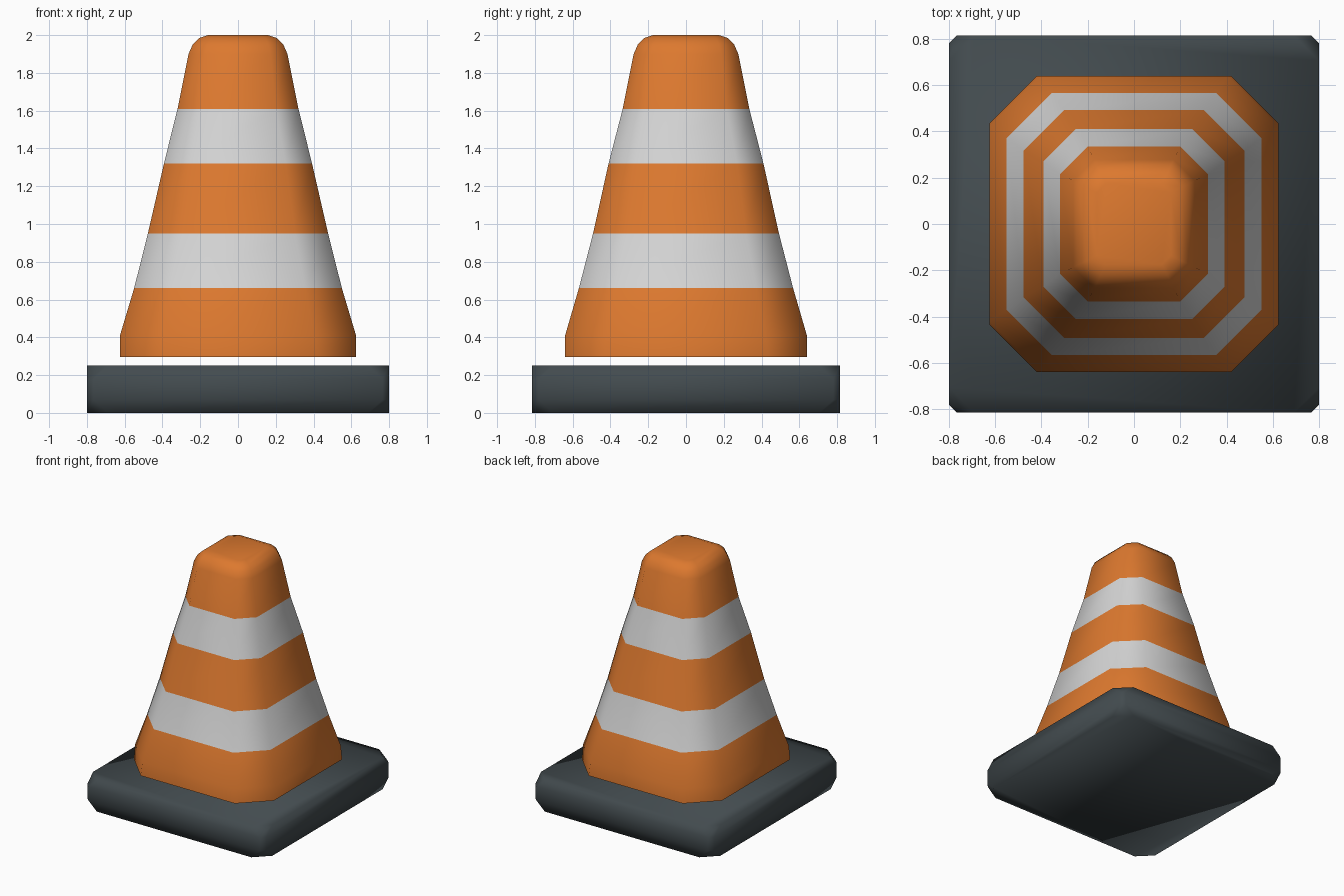
import bpy, bmesh, math

if "Cube" in bpy.data.objects:
    bpy.data.objects.remove(bpy.data.objects["Cube"])


def material(name, rgb):
    m = bpy.data.materials.new(name)
    m.diffuse_color = (*rgb, 1.0)
    m.use_nodes = True
    m.node_tree.nodes["Principled BSDF"].inputs["Base Color"].default_value = m.diffuse_color
    return m


orange = material("orange", (0.72, 0.19, 0.028))
white = material("white", (0.66, 0.66, 0.66))
rubber = material("dark grey", (0.055, 0.07, 0.077))


def ring(hx, hy, cut):
    """Rectangle outline with cut corners, counter-clockwise."""
    a, b = hx - cut, hy - cut
    return [(hx, -b), (hx, b), (a, hy), (-a, hy),
            (-hx, b), (-hx, -b), (-a, -hy), (a, -hy)]


def loft(name, sections, mats, rule=lambda z: 0, smooth=60):
    """Skin stacked (z, half x, half y, corner cut) sections and cap both ends."""
    bm = bmesh.new()
    rings = [[bm.verts.new((x, y, z)) for x, y in ring(hx, hy, c)]
             for z, hx, hy, c in sections]
    for lo, hi in zip(rings, rings[1:]):
        for i in range(8):
            j = (i + 1) % 8
            bm.faces.new((lo[i], lo[j], hi[j], hi[i]))
    bm.faces.new(rings[0][::-1])
    bm.faces.new(rings[-1])
    for f in bm.faces:
        f.material_index = rule(f.calc_center_median().z)
    bmesh.ops.recalc_face_normals(bm, faces=bm.faces)
    me = bpy.data.meshes.new(name)
    bm.to_mesh(me)
    bm.free()
    for m in mats:
        me.materials.append(m)
    ob = bpy.data.objects.new(name, me)
    bpy.context.collection.objects.link(ob)
    bpy.ops.object.select_all(action='DESELECT')
    ob.select_set(True)
    bpy.context.view_layer.objects.active = ob
    bpy.ops.object.shade_smooth_by_angle(angle=math.radians(smooth))
    return ob


# Rubber base slab, corners cut back at top and bottom
loft("base", [
    (0.00, 0.80, 0.815, 0.11),
    (0.07, 0.80, 0.815, 0.035),
    (0.18, 0.80, 0.815, 0.035),
    (0.25, 0.80, 0.815, 0.11),
], [rubber])

# Tapered body with two reflective bands
loft("cone_body", [
    (0.295, 0.625, 0.64, 0.205),
    (0.41, 0.625, 0.64, 0.22),
    (0.66, 0.55, 0.567, 0.195),
    (0.95, 0.477, 0.492, 0.175),
    (1.32, 0.392, 0.41, 0.14),
    (1.61, 0.32, 0.335, 0.12),
    (1.90, 0.262, 0.277, 0.09),
    (1.95, 0.24, 0.255, 0.08),
    (1.985, 0.205, 0.22, 0.06),
    (2.00, 0.16, 0.175, 0.04),
], [orange, white],
    rule=lambda z: 1 if 0.67 < z < 0.94 or 1.33 < z < 1.60 else 0)
